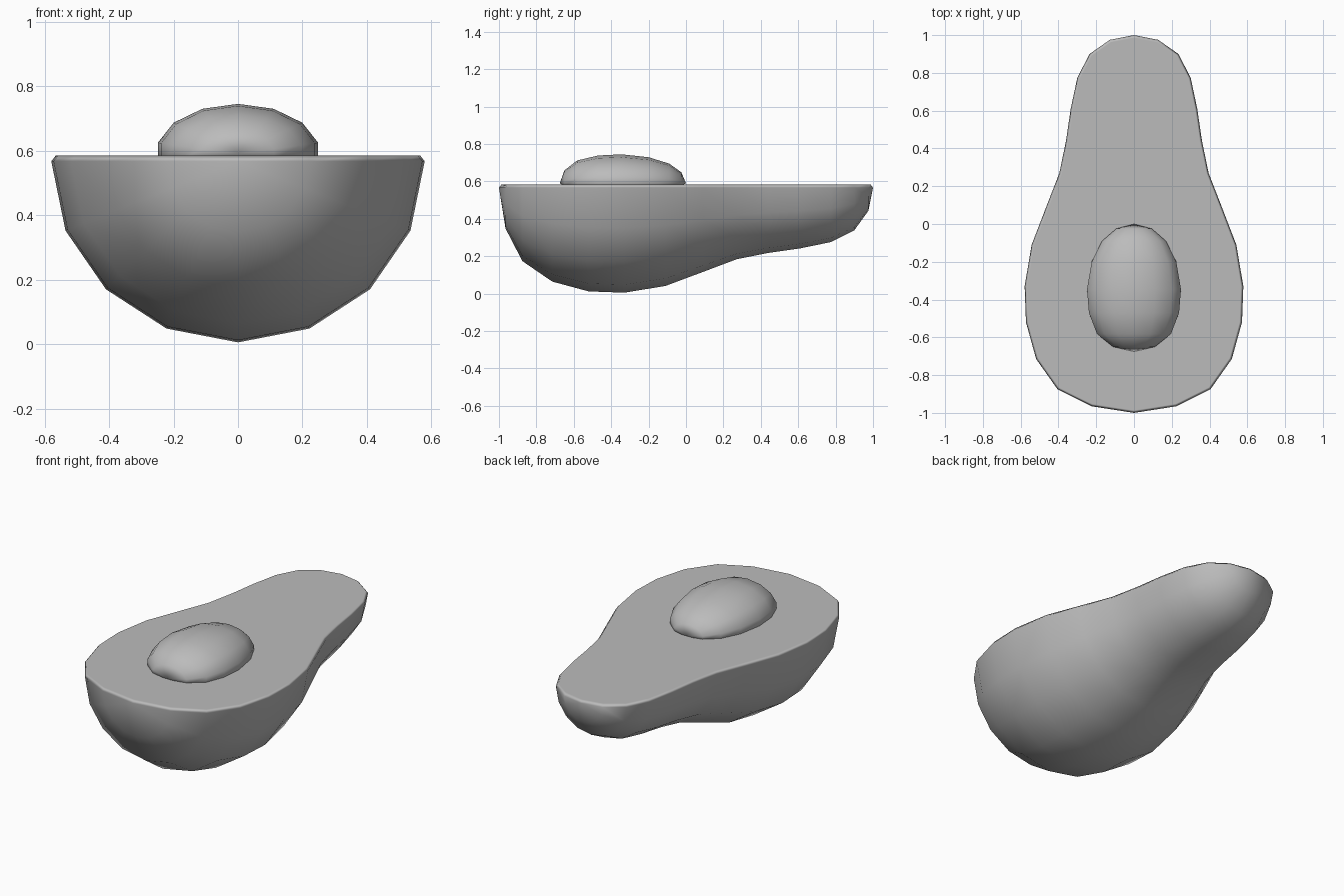
import bpy
import bmesh
from math import sin, cos, radians

if "Cube" in bpy.data.objects:
    bpy.data.objects.remove(bpy.data.objects["Cube"], do_unlink=True)

GREY = 0.5
grey = bpy.data.materials.new("plain grey")
grey.use_nodes = True
grey.diffuse_color = (GREY, GREY, GREY, 1)
grey.node_tree.nodes["Principled BSDF"].inputs["Base Color"].default_value = (GREY, GREY, GREY, 1)


def loft(bm, profile, angles, x_scale, z_scale, z0):
    """Sweep a (y, radius) profile around the y axis; return the flat closing face."""
    first = bm.verts.new((0, profile[0][0], z0))
    last = bm.verts.new((0, profile[-1][0], z0))
    rings = [[bm.verts.new((r * x_scale * cos(a), y, z0 + r * z_scale * sin(a))) for a in angles]
             for y, r in profile[1:-1]]
    for i in range(len(angles) - 1):
        bm.faces.new((first, rings[0][i], rings[0][i + 1]))
        bm.faces.new((last, rings[-1][i + 1], rings[-1][i]))
        for a, b in zip(rings, rings[1:]):
            bm.faces.new((a[i], b[i], b[i + 1], a[i + 1]))
    outline = [first] + [r[0] for r in rings] + [last] + [r[-1] for r in reversed(rings)]
    cap = bm.faces.new(outline)
    bmesh.ops.recalc_face_normals(bm, faces=bm.faces)
    return cap


def finish(bm, name):
    mesh = bpy.data.meshes.new(name)
    for f in bm.faces:
        f.smooth = True
    bm.to_mesh(mesh)
    bm.free()
    mesh.materials.append(grey)
    obj = bpy.data.objects.new(name, mesh)
    bpy.context.collection.objects.link(obj)
    return obj


# Halved fruit: half a pear-shaped body of revolution with a softened cut rim
fruit_profile = [(-1, 0), (-0.965, 0.225), (-0.875, 0.405), (-0.715, 0.518), (-0.52, 0.572),
                 (-0.33, 0.579), (-0.11, 0.542), (0.09, 0.465), (0.27, 0.395), (0.44, 0.36),
                 (0.61, 0.335), (0.775, 0.3), (0.9, 0.235), (0.975, 0.128), (1, 0)]
bm = bmesh.new()
cut = loft(bm, fruit_profile, [radians(-22.5 * i) for i in range(9)], 1, 0.97, 0.567)
bmesh.ops.inset_region(bm, faces=[cut], thickness=0.014, use_even_offset=True)
for v in cut.verts:
    v.co.z = 0.585
fruit = finish(bm, "fruit_half")
weighted = fruit.modifiers.new("soft rim", "WEIGHTED_NORMAL")
weighted.weight = 100

# Stone: egg-shaped dome rising out of the cut face
stone_profile = [(-0.675, 0), (-0.65, 0.112), (-0.582, 0.197), (-0.47, 0.24), (-0.345, 0.25),
                 (-0.2, 0.225), (-0.09, 0.17), (-0.025, 0.095), (0, 0)]
bm = bmesh.new()
loft(bm, stone_profile, [radians(90 + 25.7 * i) for i in range(-4, 5)], 1.02, 0.62, 0.59)
finish(bm, "stone")
